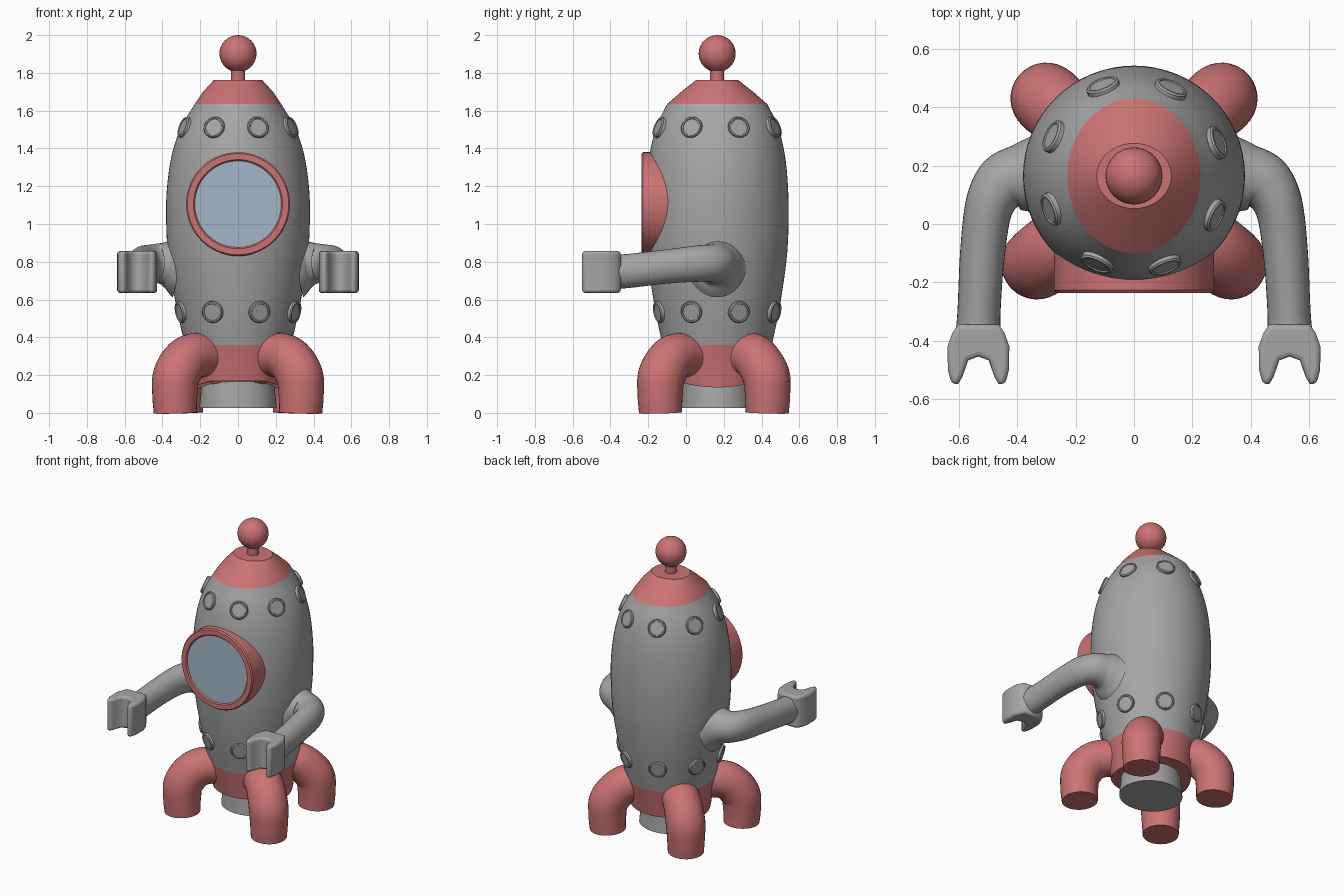
import bpy, bmesh, math
from mathutils import Vector, Matrix

if "Cube" in bpy.data.objects:
    bpy.data.objects.remove(bpy.data.objects["Cube"])


def material(name, rgb):
    m = bpy.data.materials.new(name)
    m.use_nodes = True
    m.diffuse_color = (*rgb, 1)
    m.node_tree.nodes["Principled BSDF"].inputs["Base Color"].default_value = (*rgb, 1)
    return m


GREY = material("hull_grey", (0.38, 0.38, 0.38))
RED = material("soft_red", (0.6, 0.17, 0.17))
BLUE = material("window_blue", (0.37, 0.47, 0.57))
AXIS_Y = 0.165  # hull centre line


def finish(name, bm, mats, angle=35):
    bmesh.ops.recalc_face_normals(bm, faces=bm.faces)
    me = bpy.data.meshes.new(name)
    bm.to_mesh(me)
    bm.free()
    for m in mats:
        me.materials.append(m)
    ob = bpy.data.objects.new(name, me)
    bpy.context.collection.objects.link(ob)
    bpy.ops.object.select_all(action="DESELECT")
    ob.select_set(True)
    bpy.context.view_layer.objects.active = ob
    bpy.ops.object.shade_smooth_by_angle(angle=math.radians(angle))
    return ob


def smooth_points(pts, steps):
    """Catmull-Rom curve through points that carry position and radii."""
    pts = [Vector(p) for p in pts]
    ext = [2 * pts[0] - pts[1]] + pts + [2 * pts[-1] - pts[-2]]
    out = []
    for a, b, c, d in zip(ext, ext[1:], ext[2:], ext[3:]):
        for i in range(steps):
            t = i / steps
            out.append(0.5 * (2 * b + (c - a) * t + (2 * a - 5 * b + 4 * c - d) * t ** 2
                              + (3 * b - a - 3 * c + d) * t ** 3))
    return out + [pts[-1]]


def tube(pts, ref, steps=6, sides=32):
    """Oval tube; each point is x, y, z, half width, half size along ref."""
    bm = bmesh.new()
    path = smooth_points(pts, steps)
    centres = [Vector(p[:3]) for p in path]
    rings = []
    for i, p in enumerate(path):
        t = (centres[min(i + 1, len(path) - 1)] - centres[max(i - 1, 0)]).normalized()
        v = (ref - t * ref.dot(t)).normalized()
        u = t.cross(v)
        ring = []
        for k in range(sides):
            a = math.tau * k / sides
            ring.append(bm.verts.new(centres[i] + u * p[3] * math.cos(a) + v * p[4] * math.sin(a)))
        rings.append(ring)
    for r, s in zip(rings, rings[1:]):
        for k in range(sides):
            j = (k + 1) % sides
            bm.faces.new((r[k], r[j], s[j], s[k]))
    bm.faces.new(rings[0])
    bm.faces.new(rings[-1])
    return bm


def lathe(profile, sides, matrix):
    """Spin (radius, height) pairs round local z, then place."""
    bm = bmesh.new()
    vs = [bm.verts.new((r, 0, h)) for r, h in profile]
    es = [bm.edges.new(pair) for pair in zip(vs, vs[1:])]
    bmesh.ops.spin(bm, geom=vs + es, cent=(0, 0, 0), axis=(0, 0, 1), angle=math.tau,
                   steps=sides, use_merge=True)
    bmesh.ops.remove_doubles(bm, verts=bm.verts, dist=1e-5)
    bm.transform(matrix)
    return bm


def upright(rows, steps):
    return tube([(0, AXIS_Y, z, rx, ry) for z, rx, ry in rows], Vector((0, 1, 0)), steps, 64)


# Hull, with the skirt and nose cap
HULL = [(0.36, 0.282, 0.29), (0.53, 0.32, 0.325), (0.7, 0.352, 0.353), (0.85, 0.372, 0.371),
        (1.0, 0.38, 0.378), (1.15, 0.379, 0.377), (1.3, 0.363, 0.367), (1.42, 0.336, 0.348),
        (1.53, 0.292, 0.317), (1.635, 0.229, 0.265)]
finish("hull", upright(HULL, 5), [GREY])

bm = upright([(0.135, 0.25, 0.25), (0.24, 0.262, 0.268), (0.36, 0.282, 0.29)], 3)
for v in bm.verts:
    if v.co.z < 0.136:  # raise the lower edge at front and back
        v.co.z += 0.045 * ((v.co.y - AXIS_Y) / 0.25) ** 2
finish("skirt", bm, [RED])
finish("nose_cap", upright([(1.635, 0.229, 0.265), (1.7, 0.185, 0.19), (1.762, 0.128, 0.112)], 1), [RED])
finish("nozzle", upright([(0.025, 0.205, 0.19), (0.22, 0.185, 0.175)], 1), [GREY])
finish("nose_stem", upright([(1.74, 0.037, 0.037), (1.83, 0.037, 0.037)], 1), [RED])

bm = bmesh.new()
bmesh.ops.create_uvsphere(bm, u_segments=32, v_segments=20, radius=0.098,
                          matrix=Matrix.Translation((0, AXIS_Y, 1.902)))
finish("nose_ball", bm, [RED])

# Round window: rim faces the front
facing = Matrix.Translation((0, 0, 1.105)) @ Matrix.Rotation(math.pi / 2, 4, "X")
rim = [(0.275, -0.1), (0.275, 0.227), (0.268, 0.236), (0.236, 0.236), (0.227, 0.226)]
finish("window_rim", lathe(rim, 64, facing), [RED])
finish("window_glass", lathe([(0.23, 0.222), (0.23, 0.228), (0, 0.228)], 64, facing), [BLUE])

# Two rings of eight studs, each tilted to the hull surface
STUD = [(0.058, -0.03), (0.058, 0.01), (0.053, 0.016), (0.046, 0.016), (0.044, 0.012), (0, 0.012)]
for row, z, rx, ry, slope in (("upper", 1.51, 0.3, 0.323, 0.38), ("lower", 0.535, 0.32, 0.325, -0.2)):
    for k in range(8):
        a = math.radians(20.5 + 45 * k)
        pos = Vector((rx * math.cos(a), AXIS_Y + ry * math.sin(a), z))
        normal = Vector((math.cos(a), math.sin(a), slope))
        place = Matrix.Translation(pos) @ normal.to_track_quat("Z", "Y").to_matrix().to_4x4()
        finish(f"{row}_stud_{k + 1}", lathe(STUD, 24, place), [GREY], 30)

# Legs: bent tubes from the skirt down to flat feet
for end, fx, fy in (("front", 0.332, -0.135), ("back", 0.3, 0.43)):
    for side, s in (("left", 1), ("right", -1)):
        out = Vector((s * fx, fy - AXIS_Y, 0))
        reach = out.length
        out.normalize()
        rows = [(0.12, 0.27, 0.135, 0.13), (0.24, 0.305, 0.118, 0.12), (reach - 0.09, 0.288, 0.122, 0.122),
                (reach - 0.01, 0.2, 0.125, 0.125), (reach + 0.003, 0.1, 0.12, 0.12), (reach, 0, 0.114, 0.114)]
        pts = [(out.x * r, AXIS_Y + out.y * r, z, a, b) for r, z, a, b in rows]
        finish(f"{end}_{side}_leg", tube(pts, Vector((-out.y, out.x, 0))), [RED])

# Arms with claw hands
ARM = [(0.32, 0.165, 0.78, 0.155, 0.17), (0.385, 0.16, 0.79, 0.118, 0.118), (0.45, 0.138, 0.793, 0.1, 0.1),
       (0.497, 0.06, 0.79, 0.083, 0.096), (0.52, -0.1, 0.775, 0.077, 0.09),
       (0.532, -0.3, 0.752, 0.074, 0.09), (0.535, -0.4, 0.745, 0.08, 0.092)]
CLAW = [(0, -0.455), (0.035, -0.468), (0.055, -0.525), (0.07, -0.55), (0.092, -0.55), (0.105, -0.5),
        (0.106, -0.42), (0.09, -0.375), (0.07, -0.345)]
for side, s in (("left", 1), ("right", -1)):
    finish(f"{side}_arm", tube([(s * p[0], *p[1:]) for p in ARM], Vector((0, 0, 1))), [GREY])
    bm = bmesh.new()
    outline = CLAW + [(-x, y) for x, y in reversed(CLAW[1:])]
    base = bm.faces.new([bm.verts.new((s * 0.534 + x, y, 0.635)) for x, y in outline])
    grown = bmesh.ops.extrude_face_region(bm, geom=[base])["geom"]
    for v in grown:
        if isinstance(v, bmesh.types.BMVert):
            v.co.z = 0.857
    ob = finish(f"{side}_hand", bm, [GREY], 60)
    bev = ob.modifiers.new("rounded", "BEVEL")
    bev.width = 0.018
    bev.segments = 3
    bev.limit_method = "ANGLE"
    bev.angle_limit = math.radians(60)
